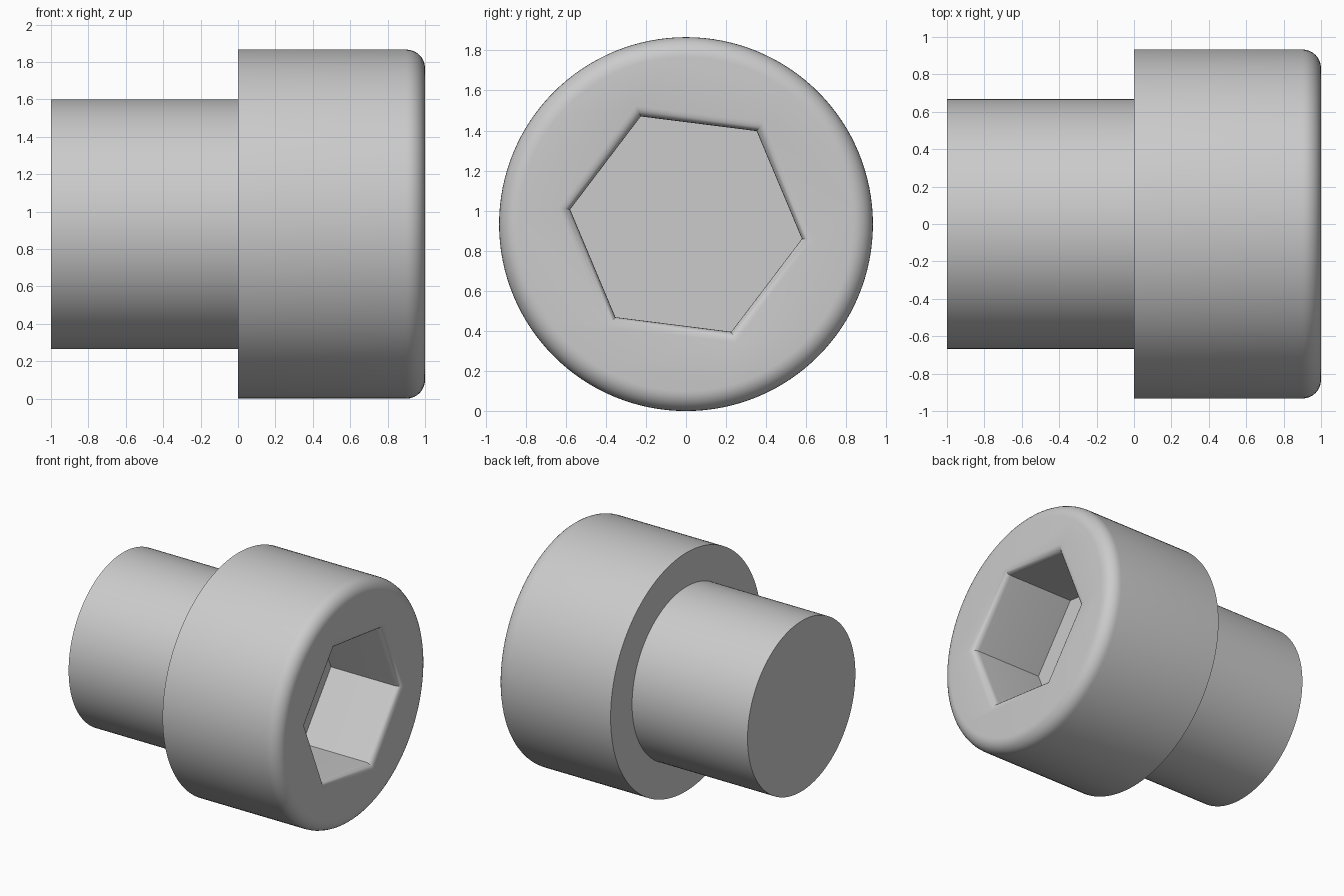
import bpy, bmesh
from math import sin, cos, pi, radians

if "Cube" in bpy.data.objects:
    bpy.data.objects.remove(bpy.data.objects["Cube"])

R_HEAD, R_SHANK = 0.933, 0.667
FILLET = 0.1
HEX_R, LIP, DEPTH = 0.583, 0.05, 0.6


def loft(name, rings, sides, phase=0.0):
    """Closed solid from (x, radius) rings around the screw axis."""
    bm = bmesh.new()
    loops = []
    for x, r in rings:
        angles = [phase + 2 * pi * i / sides for i in range(sides)]
        loops.append([bm.verts.new((x, r * cos(a), R_HEAD + r * sin(a))) for a in angles])
    for a, b in zip(loops, loops[1:]):
        for i in range(sides):
            j = (i + 1) % sides
            bm.faces.new((a[i], a[j], b[j], b[i]))
    bm.faces.new(loops[0])
    bm.faces.new(loops[-1])
    bmesh.ops.recalc_face_normals(bm, faces=bm.faces)
    mesh = bpy.data.meshes.new(name)
    bm.to_mesh(mesh)
    bm.free()
    obj = bpy.data.objects.new(name, mesh)
    bpy.context.collection.objects.link(obj)
    return obj


# Shank and head in one profile, with a rounded outer rim
steps = 8
profile = [(-1, R_SHANK), (0, R_SHANK), (0, R_HEAD)]
for i in range(steps + 1):
    t = pi / 2 * i / steps
    profile.append((1 - FILLET + FILLET * sin(t), R_HEAD - FILLET + FILLET * cos(t)))
screw = loft("cap_screw", profile, 128)

# Hexagonal socket cutter with a softly rounded mouth
socket = [(1 - DEPTH, HEX_R)]
for i in range(6):
    t = pi / 2 * i / 5
    socket.append((1 - LIP + LIP * sin(t), HEX_R + LIP / cos(pi / 6) * (1 - cos(t))))
socket.append((1.1, socket[-1][1]))
cutter = loft("socket_cutter", socket, 6, radians(-7.2))
cutter.hide_render = True

# Cut the socket
mod = screw.modifiers.new("socket", 'BOOLEAN')
mod.operation = 'DIFFERENCE'
mod.solver = 'EXACT'
mod.object = cutter
bpy.context.view_layer.objects.active = screw
screw.select_set(True)
bpy.ops.object.modifier_apply(modifier=mod.name)
bpy.data.objects.remove(cutter)

bpy.ops.object.shade_smooth_by_angle(angle=radians(35))
